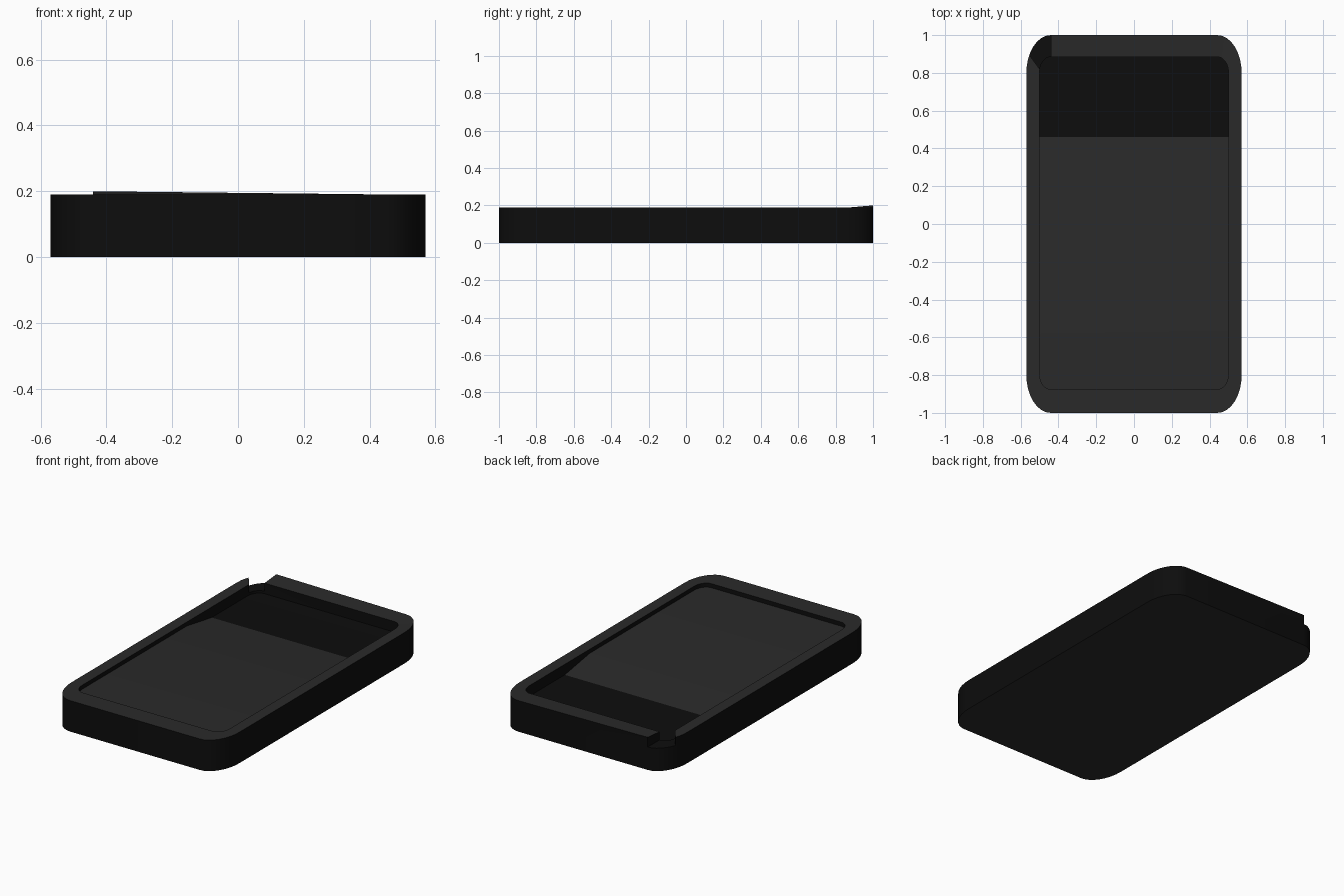
import bpy, bmesh, math

if "Cube" in bpy.data.objects:
    bpy.data.objects.remove(bpy.data.objects["Cube"])

RIM_Z = 0.19


def material(name, v):
    m = bpy.data.materials.new(name)
    m.diffuse_color = (v, v, v, 1)
    m.use_nodes = True
    m.node_tree.nodes["Principled BSDF"].inputs["Base Color"].default_value = m.diffuse_color
    return m


def rounded_rect(x, y0, y1, rx, ry, steps=8):
    """Outline with elliptical corners, counter-clockwise."""
    pts = []
    for i, (sx, cy, sy) in enumerate([(1, y1, 1), (-1, y1, 1), (-1, y0, -1), (1, y0, -1)]):
        for k in range(steps + 1):
            a = math.radians(90 * (i + k / steps))
            pts.append((sx * (x - rx) + rx * math.cos(a), cy - sy * ry + ry * math.sin(a)))
    return pts


def prism(name, outline, bottom, top, cuts=()):
    """Extruded outline; bottom is a height function of y."""
    bm = bmesh.new()
    bm.faces.new([bm.verts.new((x, y, 0)) for x, y in outline])
    for c in cuts:
        bmesh.ops.bisect_plane(bm, geom=bm.verts[:] + bm.edges[:] + bm.faces[:],
                               plane_co=(0, c, 0), plane_no=(0, 1, 0))
    low = bm.verts[:]
    ext = bmesh.ops.extrude_face_region(bm, geom=bm.faces[:], use_keep_orig=True)
    high = [g for g in ext["geom"] if isinstance(g, bmesh.types.BMVert)]
    for v in low:
        v.co.z = bottom(v.co.y)
    for v in high:
        v.co.z = top
    bmesh.ops.recalc_face_normals(bm, faces=bm.faces[:])
    me = bpy.data.meshes.new(name)
    bm.to_mesh(me)
    bm.free()
    ob = bpy.data.objects.new(name, me)
    bpy.context.collection.objects.link(ob)
    return ob


def floor_height(y):
    # shallow shelf, gentle ramp, flat well
    t = min(max((y - 0.22) / 0.24, 0), 1)
    return 0.165 - 0.04 * t


def cut(ob, cutter):
    mod = ob.modifiers.new("cut", "BOOLEAN")
    mod.object = cutter
    mod.solver = "EXACT"
    bpy.context.view_layer.objects.active = ob
    bpy.ops.object.modifier_apply(modifier=mod.name)
    bpy.data.objects.remove(cutter)


# Tray body
tray = prism("tray", rounded_rect(0.57, -1, 1, 0.13, 0.2), lambda y: 0, RIM_Z)

# Recess with ramped floor
cut(tray, prism("recess_cutter", rounded_rect(0.5, -0.875, 0.885, 0.06, 0.08),
                floor_height, 0.3, cuts=(0.22, 0.46)))

# Pouring notch in the back left corner
notch = [(-0.44, 0.87), (-0.44, 1.05), (-0.65, 1.05), (-0.65, 0.98), (-0.565, 0.91),
         (-0.5, 0.82), (-0.47, 0.84)]
cut(tray, prism("notch_cutter", notch, lambda y: 0.14, 0.3))

# Back rim rises slightly towards the notch
for v in tray.data.vertices:
    if v.co.z > RIM_Z - 0.001 and v.co.y > 0.99 and -0.5 < v.co.x < 0:
        v.co.z += 0.01

# Dark body, darker well
tray.data.materials.clear()
tray.data.materials.append(material("dark_plastic", 0.023))
tray.data.materials.append(material("well_black", 0.004))
for p in tray.data.polygons:
    well = p.normal.z > 0.9 and p.center.y > 0.46 and p.center.z < 0.15
    p.material_index = 1 if well or abs(p.normal.z) < 0.3 else 0

bpy.context.view_layer.objects.active = tray
tray.select_set(True)
bpy.ops.object.shade_smooth_by_angle(angle=math.radians(30))
